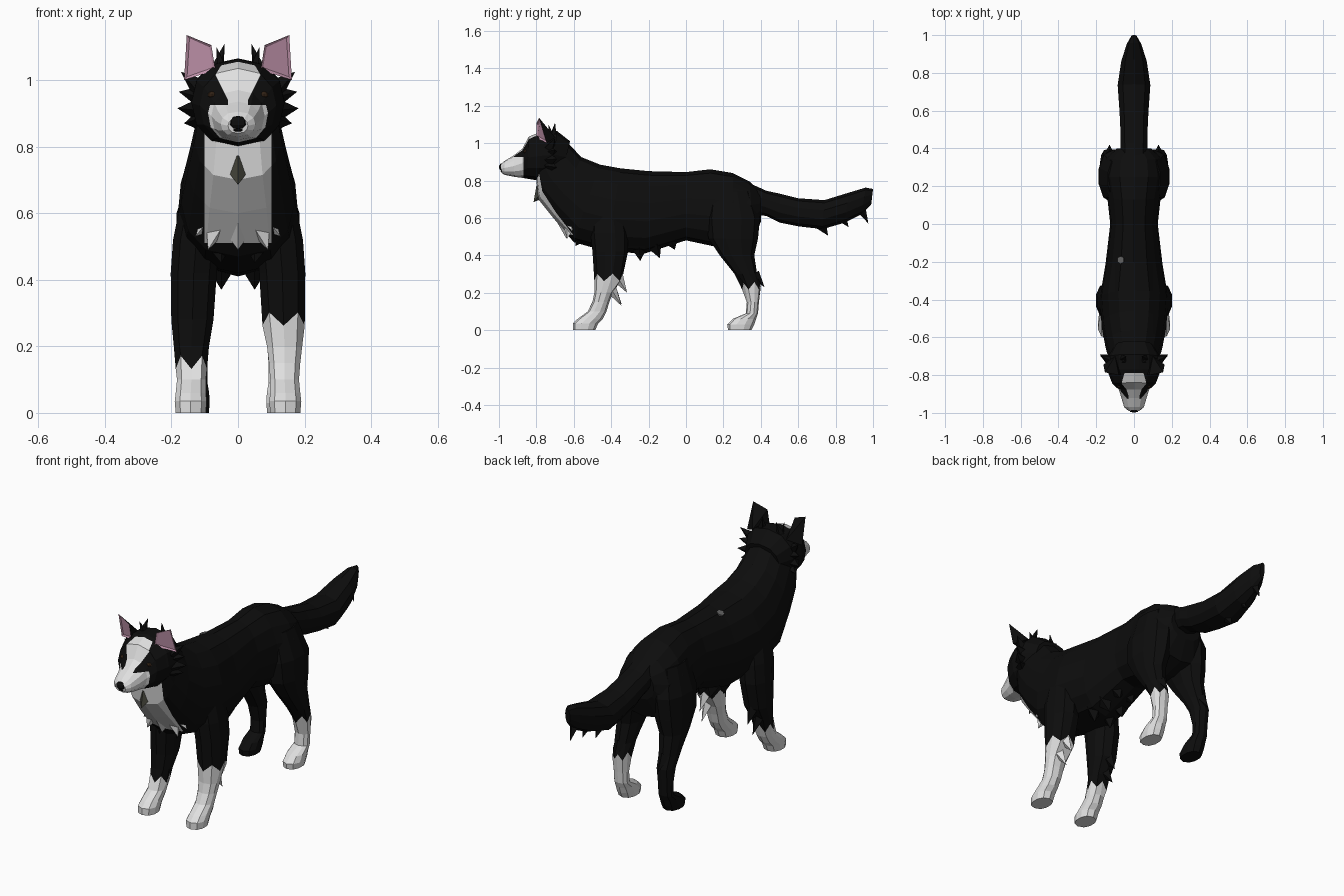
import bpy, bmesh
from math import sin, cos, pi
from mathutils import Vector, Matrix

cube = bpy.data.objects.get("Cube")
if cube:
    bpy.data.objects.remove(cube, do_unlink=True)


def material(name, rgb):
    m = bpy.data.materials.new(name)
    m.use_nodes = True
    m.diffuse_color = (*rgb, 1)
    bsdf = m.node_tree.nodes["Principled BSDF"]
    bsdf.inputs["Base Color"].default_value = (*rgb, 1)
    bsdf.inputs["Roughness"].default_value = 0.9
    return m


BLACK = material("black fur", (.004, .004, .004))
WHITE = material("white fur", (.74, .74, .74))
PINK = material("ear pink", (.6, .33, .46))
SHADE = material("dark olive fur", (.06, .06, .045))
EYE = material("eye brown", (.05, .025, .012))
GREY = material("grey spot", (.12, .12, .12))


def finish(name, bm, mats, rule=None):
    bmesh.ops.recalc_face_normals(bm, faces=bm.faces)
    bm.normal_update()
    if rule:
        for f in bm.faces:
            f.material_index = rule(f.calc_center_median(), f.normal)
    mesh = bpy.data.meshes.new(name)
    bm.to_mesh(mesh)
    bm.free()
    for m in mats:
        mesh.materials.append(m)
    ob = bpy.data.objects.new(name, mesh)
    bpy.context.collection.objects.link(ob)
    return ob


def loft(rings, sides=12, skew=0.0, jag=None):
    """Skin over rings given as (y1, z1, y2, z2, half width, x centre)."""
    bm = bmesh.new()
    loops = []
    for n, (y1, z1, y2, z2, hw, xc) in enumerate(rings):
        loop = []
        for i in range(sides):
            a = 2 * pi * i / sides
            c, s = cos(a), sin(a)
            t = .5 - .5 * c
            x = xc + hw * (1 - skew * c) * abs(s) ** .8 * (1 if s > 0 else -1)
            z = z1 + (z2 - z1) * t
            if n == jag:
                z += .022 if i % 2 else -.018
            loop.append(bm.verts.new((x, y1 + (y2 - y1) * t, z)))
        loops.append(loop)
    for a, b in zip(loops, loops[1:]):
        for i in range(sides):
            j = (i + 1) % sides
            bm.faces.new((a[i], a[j], b[j], b[i]))
    bm.faces.new(loops[0])
    bm.faces.new(loops[-1])
    return bm


def cut(bm, co, no):
    bmesh.ops.bisect_plane(bm, geom=bm.verts[:] + bm.edges[:] + bm.faces[:],
                           plane_co=co, plane_no=no)


def tufts(name, mat, spikes, both=False):
    """Four-sided fur spikes given as (base, tip, radius)."""
    bm = bmesh.new()
    for base, tip, r in spikes:
        for s in ((1, -1) if both else (1,)):
            b, t = Vector(base), Vector(tip)
            b.x *= s
            t.x *= s
            d = t - b
            m = Matrix.Translation((b + t) / 2) @ d.to_track_quat('Z', 'Y').to_matrix().to_4x4()
            bmesh.ops.create_cone(bm, cap_ends=True, segments=4, radius1=r,
                                  radius2=0, depth=d.length, matrix=m)
    return finish(name, bm, [mat])


def ball(name, mat, co, scale):
    bm = bmesh.new()
    bmesh.ops.create_uvsphere(bm, u_segments=8, v_segments=5, radius=1)
    bmesh.ops.scale(bm, vec=scale, verts=bm.verts)
    bmesh.ops.translate(bm, vec=co, verts=bm.verts)
    return finish(name, bm, [mat])


# Torso and neck, with the white chest
body = loft([(-.73, 1.06, -.80, .80, .115, 0), (-.63, 1.0, -.79, .70, .13, 0),
             (-.56, .925, -.71, .60, .15, 0), (-.46, .885, -.60, .47, .17, 0),
             (-.35, .865, -.42, .42, .18, 0), (-.2, .85, -.22, .41, .15, 0),
             (0, .845, 0, .48, .125, 0), (.13, .86, .14, .45, .14, 0),
             (.25, .84, .25, .44, .165, 0), (.34, .795, .36, .47, .15, 0),
             (.40, .74, .40, .58, .09, 0)], sides=14, skew=.12)
for x in (-.1, .1):
    cut(body, (x, 0, 0), (1, 0, 0))
cut(body, (0, 0, .51), (0, 0, 1))
finish("torso", body, [BLACK, WHITE],
       lambda c, n: int(abs(c.x) < .1 and c.z > .51 and c.y < -.55 and n.y < -.2 and n.z < .3))

# Tail
finish("tail", loft([(.33, .79, .36, .62, .07, 0), (.43, .745, .43, .61, .075, 0),
                     (.5, .73, .5, .575, .075, 0), (.6, .705, .6, .555, .08, 0),
                     (.74, .695, .73, .54, .09, 0), (.87, .735, .85, .575, .07, 0),
                     (.96, .762, .94, .62, .04, 0), (1.0, .755, .99, .67, .014, 0)], 10), [BLACK])
tufts("tail_tufts", BLACK, [((0, .71, .58), (0, .76, .505), .04),
                            ((0, .93, .66), (0, .975, .57), .03),
                            ((0, .82, .62), (0, .87, .55), .035)])

# Head with white blaze and muzzle
head = loft([(-.62, 1.01, -.66, .84, .10, 0), (-.69, 1.065, -.72, .81, .14, 0),
             (-.77, 1.063, -.79, .80, .14, 0), (-.84, 1.035, -.85, .81, .115, 0),
             (-.875, .97, -.88, .815, .08, 0), (-.92, .935, -.92, .82, .067, 0),
             (-.97, .905, -.97, .83, .052, 0), (-.992, .885, -.985, .84, .03, 0)])
for s in (-1, 1):
    cut(head, (s * .03, 0, .94), (s, 0, -.5))
    cut(head, (s * .065, 0, 1.02), (s, 0, .6))
    cut(head, (s * .03, 0, 0), (1, 0, 0))
cut(head, (0, 0, .925), (0, 0, 1))
cut(head, (0, -.868, 0), (0, 1, 0))
cut(head, (0, -.79, 0), (0, 1, 0))


def face_colour(c, n):
    muzzle = c.y < -.868 and c.z < .925
    width = min(max(.03, .03 + .5 * (c.z - .94)), .065 - .6 * (c.z - 1.02))
    blaze = c.y < -.79 and c.z > .9 and abs(c.x) < width
    return int(muzzle or blaze)


finish("head", head, [BLACK, WHITE], face_colour)
ball("nose", BLACK, (0, -.982, .872), (.03, .018, .021))
ball("mouth", BLACK, (0, -.981, .85), (.018, .01, .006))
for side, s in (("left", 1), ("right", -1)):
    ball(side + "_eye", EYE, (s * .078, -.857, .955), (.013, .012, .011))

    # Ear with an inset pink inner face
    bm = bmesh.new()
    a, b, t, u, d = [bm.verts.new((s * x, y, z)) for x, y, z in
                     ((.068, -.80, 1.03), (.162, -.745, 1.0), (.154, -.785, 1.135),
                      (.08, -.80, 1.105), (.10, -.70, 1.03))]
    front = bm.faces.new((a, b, t, u))
    for f in ((a, u, d), (u, t, d), (t, b, d), (a, d, b)):
        bm.faces.new(f)
    bmesh.ops.recalc_face_normals(bm, faces=bm.faces)
    front.material_index = 1
    bmesh.ops.inset_individual(bm, faces=[front], thickness=.012, depth=-.006)
    finish(side + "_ear", bm, [BLACK, PINK])

# Fur around the ears and cheeks
tufts("cheek_tufts", BLACK, [((.11, -.73, .91), (.182, -.69, .915), .04),
                             ((.11, -.72, .95), (.178, -.70, .965), .035),
                             ((.11, -.73, .97), (.172, -.70, 1.025), .035),
                             ((.11, -.73, .88), (.162, -.69, .87), .035),
                             ((.06, -.71, 1.04), (.04, -.70, 1.11), .02),
                             ((.05, -.72, 1.04), (.065, -.735, 1.10), .018)], True)

# Legs, with the socks ending in a jagged line
front_rings = [(-.50, .66, -.34, .10, .07), (-.51, .52, -.31, .125, .073),
               (-.50, .42, -.31, .133, .072), (-.49, .28, -.34, .137, .066),
               (-.49, .20, -.39, .14, .055), (-.50, .15, -.41, .14, .049),
               (-.525, .10, -.425, .14, .045), (-.58, .06, -.445, .142, .047),
               (-.605, .035, -.47, .142, .05), (-.605, 0, -.485, .142, .047)]
hind_rings = [(.13, .74, .35, .08, .06), (.11, .60, .395, .105, .083),
              (.12, .49, .385, .115, .075), (.18, .40, .365, .125, .06),
              (.26, .30, .38, .13, .05), (.30, .235, .40, .13, .045),
              (.325, .15, .39, .13, .04), (.32, .09, .385, .13, .04),
              (.25, .06, .375, .13, .045), (.22, .03, .365, .13, .047),
              (.225, 0, .35, .13, .044)]
for name, rings, s, sock in (("left_front_leg", front_rings, 1, 3),
                             ("right_front_leg", front_rings, -1, 5),
                             ("left_hind_leg", hind_rings, 1, 5),
                             ("right_hind_leg", hind_rings, -1, None)):
    sides = 10
    bm = loft([(y1, z, y2, z, hw, s * x) for y1, z, y2, x, hw in rings], sides, jag=sock)
    if sock:
        # Side faces run ring by ring; the last face is the sole
        bm.faces.ensure_lookup_table()
        for f in bm.faces[sock * sides:]:
            f.material_index = 1
        bm.faces[-2].material_index = 0
    finish(name, bm, [BLACK, WHITE])

tufts("left_elbow_tufts", WHITE, [((.14, -.37, .29), (.14, -.315, .20), .035),
                                  ((.15, -.40, .22), (.15, -.345, .13), .03)])
tufts("right_elbow_tufts", BLACK, [((-.14, -.37, .29), (-.14, -.315, .20), .035),
                                   ((-.15, -.40, .22), (-.15, -.345, .14), .03)])
tufts("hock_tufts", BLACK, [((.13, .365, .30), (.13, .42, .23), .03)], True)

# Belly and chest fur
tufts("belly_tufts", BLACK, [((.05, -.25, .45), (.05, -.245, .37), .05),
                             ((.05, -.17, .46), (.04, -.14, .385), .045),
                             ((.04, -.08, .48), (.04, -.06, .43), .04),
                             ((.06, -.55, .52), (.05, -.59, .45), .05)], True)
tufts("chest_tufts", WHITE, [((.06, -.62, .57), (.09, -.635, .49), .045),
                             ((.08, -.62, .58), (.128, -.61, .53), .035),
                             ((.0, -.63, .57), (.0, -.64, .49), .06)], True)
tufts("throat_tuft", SHADE, [((0, -.765, .745), (0, -.815, .685), .045)])

# Small spot on the back
bm = bmesh.new()
bmesh.ops.create_cone(bm, cap_ends=True, segments=6, radius1=.02, radius2=.02, depth=.008,
                      matrix=Matrix.Translation((-.07, -.19, .826)) @ Matrix.Rotation(-.35, 4, 'Y'))
finish("back_spot", bm, [GREY])
